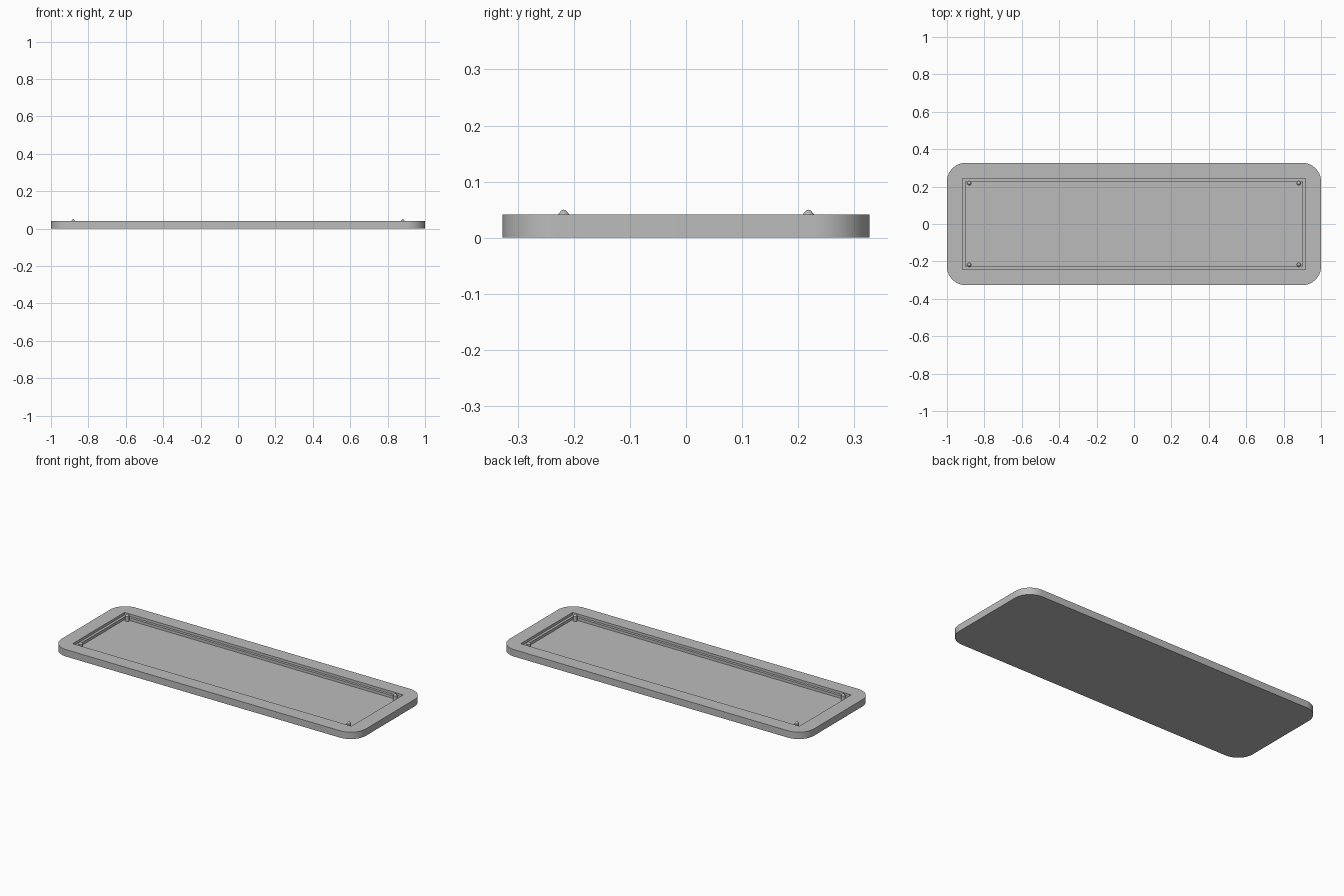
import bpy, bmesh, math

if "Cube" in bpy.data.objects:
    bpy.data.objects.remove(bpy.data.objects["Cube"])

grey = bpy.data.materials.new("plain grey")
grey.diffuse_color = (0.5, 0.5, 0.5, 1)
grey.use_nodes = True
grey.node_tree.nodes["Principled BSDF"].inputs["Base Color"].default_value = grey.diffuse_color


def finish(bm, name):
    bmesh.ops.recalc_face_normals(bm, faces=bm.faces)
    mesh = bpy.data.meshes.new(name)
    bm.to_mesh(mesh)
    bm.free()
    mesh.materials.append(grey)
    obj = bpy.data.objects.new(name, mesh)
    bpy.context.collection.objects.link(obj)
    return obj


def smooth(obj):
    bpy.ops.object.select_all(action='DESELECT')
    obj.select_set(True)
    bpy.context.view_layer.objects.active = obj
    bpy.ops.object.shade_smooth_by_angle(angle=math.radians(30))


def slab(name, hx, hy, z0, z1, radius=0.0, steps=16):
    """Upright rectangular prism with optional rounded corners."""
    bm = bmesh.new()
    pts = []
    for k, (sx, sy) in enumerate([(1, 1), (-1, 1), (-1, -1), (1, -1)]):
        cx, cy = sx * (hx - radius), sy * (hy - radius)
        for i in range(steps + 1 if radius else 1):
            a = math.pi / 2 * (k + i / steps)
            pts.append((cx + radius * math.cos(a), cy + radius * math.sin(a), z0))
    base = bm.faces.new([bm.verts.new(p) for p in pts])
    top = bmesh.ops.extrude_face_region(bm, geom=[base], use_keep_orig=True)
    verts = [g for g in top["geom"] if isinstance(g, bmesh.types.BMVert)]
    bmesh.ops.translate(bm, verts=verts, vec=(0, 0, z1 - z0))
    return finish(bm, name)


# Tray with a stepped rectangular recess
tray = slab("tray", 1.0, 0.327, 0.0, 0.041, radius=0.1)
cutters = [slab("upper_recess_cutter", 0.916, 0.243, 0.026, 0.08),
           slab("lower_recess_cutter", 0.901, 0.228, 0.01, 0.07)]
for cutter in cutters:
    cutter.hide_render = True
    mod = tray.modifiers.new(cutter.name, 'BOOLEAN')
    mod.operation = 'DIFFERENCE'
    mod.solver = 'EXACT'
    mod.object = cutter
    bpy.context.view_layer.objects.active = tray
    bpy.ops.object.modifier_apply(modifier=mod.name)
for cutter in cutters:
    bpy.data.objects.remove(cutter)
smooth(tray)


# Corner pegs with tapered, rounded tips
def peg(name, x, y):
    profile = [(0.0112, 0.009), (0.0112, 0.04), (0.005, 0.0477), (0.003, 0.0493)]
    n = 20
    bm = bmesh.new()
    rings = [[bm.verts.new((x + r * math.cos(2 * math.pi * i / n),
                            y + r * math.sin(2 * math.pi * i / n), z))
              for i in range(n)] for r, z in profile]
    for lo, hi in zip(rings, rings[1:]):
        for i in range(n):
            j = (i + 1) % n
            bm.faces.new((lo[i], lo[j], hi[j], hi[i]))
    tip = bm.verts.new((x, y, 0.05))
    for i in range(n):
        bm.faces.new((rings[-1][i], rings[-1][(i + 1) % n], tip))
    bm.faces.new(rings[0][::-1])
    smooth(finish(bm, name))


for sx, side in ((-1, "left"), (1, "right")):
    for sy, end in ((-1, "front"), (1, "back")):
        peg(f"peg_{end}_{side}", sx * 0.881, sy * 0.218)
